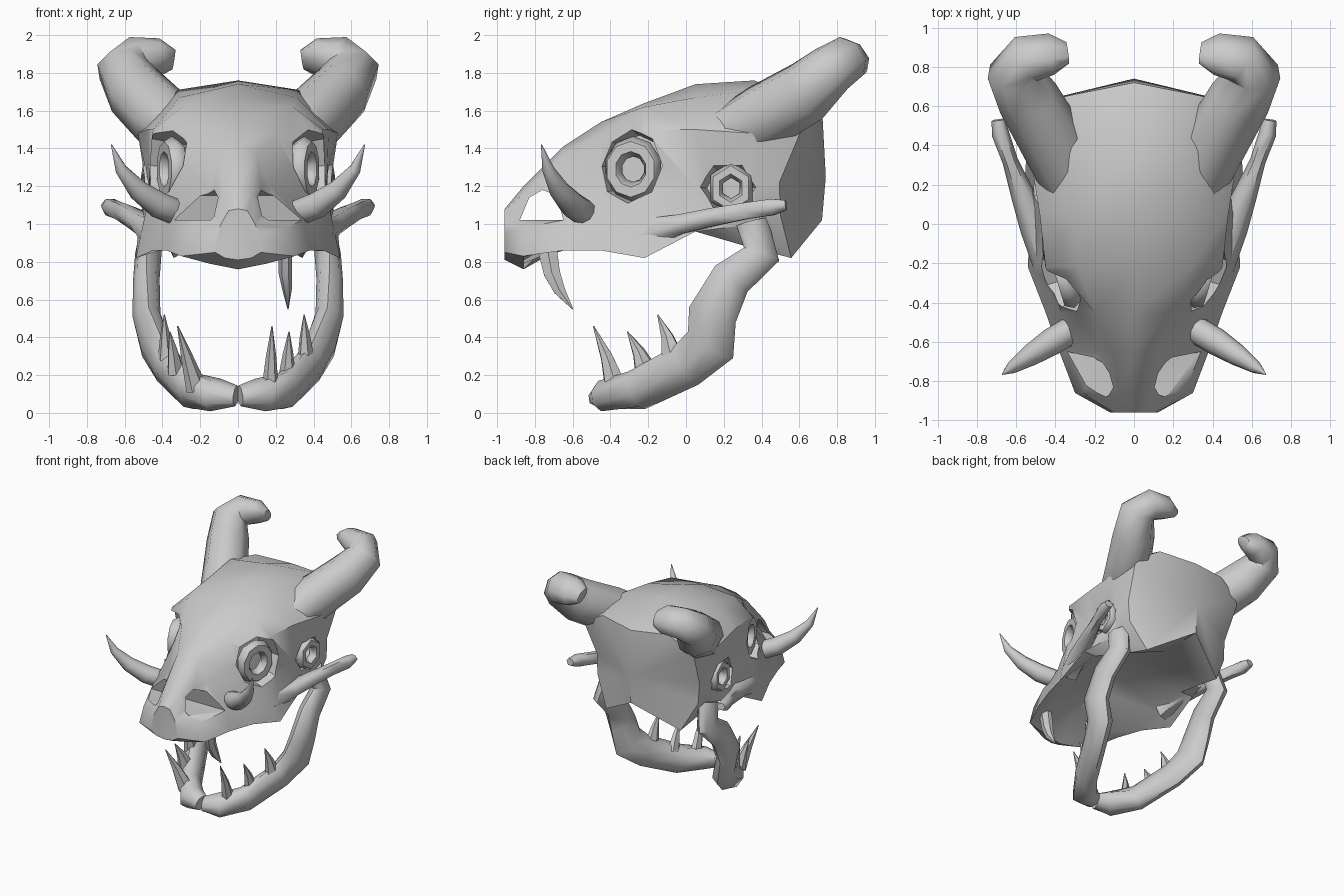
import bpy, bmesh, math
from mathutils import Vector

if "Cube" in bpy.data.objects:
    bpy.data.objects.remove(bpy.data.objects["Cube"])


def finish(ob, angle=40):
    bpy.ops.object.select_all(action='DESELECT')
    ob.select_set(True)
    bpy.context.view_layer.objects.active = ob
    bpy.ops.object.shade_smooth_by_angle(angle=math.radians(angle))


def loft(name, rings, tip=None):
    """Skin closed rings of points, capping both ends."""
    bm = bmesh.new()
    rows = [[bm.verts.new(p) for p in r] for r in rings]
    n = len(rows[0])
    for a, b in zip(rows, rows[1:]):
        for i in range(n):
            j = (i + 1) % n
            bm.faces.new((a[i], a[j], b[j], b[i]))
    bm.faces.new(rows[0])
    if tip:
        t = bm.verts.new(tip)
        for i in range(n):
            bm.faces.new((rows[-1][i], rows[-1][(i + 1) % n], t))
    else:
        bm.faces.new(rows[-1])
    bmesh.ops.recalc_face_normals(bm, faces=bm.faces)
    me = bpy.data.meshes.new(name)
    bm.to_mesh(me)
    bm.free()
    ob = bpy.data.objects.new(name, me)
    bpy.context.collection.objects.link(ob)
    return ob


def tube(name, path, n=8, side=1, ref=None, angle=40):
    """Swept tube; each path point is x, y, z, width radius, depth radius."""
    pts = [Vector((p[0] * side, p[1], p[2])) for p in path]
    rings, q, old = [], None, None
    for k, p in enumerate(pts):
        t = (pts[min(k + 1, len(pts) - 1)] - pts[max(k - 1, 0)]).normalized()
        if ref:
            w = t.cross(Vector(ref)).normalized() * side
            axes = w, w.cross(t).normalized() * side
        else:
            q = t.to_track_quat('Z', 'Y') if q is None else old.rotation_difference(t) @ q
            axes = q @ Vector((1, 0, 0)), q @ Vector((0, 1, 0))
        old = t
        ring = []
        for i in range(n):
            a = math.tau * i / n
            ring.append(p + axes[0] * path[k][3] * math.cos(a) + axes[1] * path[k][4] * math.sin(a))
        rings.append(ring)
    ob = loft(name, rings)
    finish(ob, angle)
    return ob


# Cranium: half sections from top centre round to palate centre, mirrored
sections = [
    (-.96, [(0, 1.08), (.05, 1.07), (.09, 1.0), (.11, .95), (.12, .85), (.07, .82), (0, .81)]),
    (-.86, [(0, 1.20), (.08, 1.16), (.13, 1.05), (.26, .98), (.30, .83), (.15, .79), (0, .76)]),
    (-.65, [(0, 1.41), (.10, 1.37), (.17, 1.20), (.34, 1.02), (.38, .86), (.27, .88), (0, .97)]),
    (-.45, [(0, 1.54), (.20, 1.48), (.29, 1.30), (.37, 1.08), (.45, .86), (.35, .88), (0, 1.05)]),
    (-.22, [(0, 1.64), (.29, 1.62), (.45, 1.50), (.46, 1.20), (.54, .82), (.44, .90), (0, 1.08)]),
    (.05, [(0, 1.74), (.31, 1.67), (.48, 1.50), (.47, 1.20), (.53, .96), (.42, .96), (0, 1.08)]),
    (.36, [(0, 1.76), (.32, 1.71), (.53, 1.48), (.49, 1.22), (.46, 1.0), (.36, .87), (0, 1.02)]),
    (.72, [(0, 1.62), (.30, 1.64), (.50, 1.52), (.47, 1.22), (.46, 1.05), (.34, .82), (0, 1.02)]),
]
rings = []
for y, half in sections:
    full = half + [(-x, z) for x, z in half[-2:0:-1]]
    back = (lambda x, z: (.2 if z > 1.4 else .48) * abs(x)) if y > .6 else (lambda x, z: 0)
    rings.append([(x, y - back(x, z), z) for x, z in full])
skull = loft("cranium", rings, tip=(0, .74, 1.25))

# Nostril, eye socket and temple openings
cutters = [loft("nostril_cutter", [[(x, y, z) for y, z in
           ((-.88, 1.02), (-.83, 1.14), (-.76, 1.18), (-.68, 1.15), (-.65, 1.02))]
           for x in (-.6, .6)])]
for s in (1, -1):
    cutters.append(tube("socket_cutter", [(.25, -.25, 1.30, .16, .17), (.60, -.36, 1.32, .21, .23)], 8, s))
    cutters.append(tube("temple_cutter", [(.38, .22, 1.19, .11, .11), (.62, .22, 1.2, .20, .16)], 6, s))
for c in cutters:
    c.hide_render = True
    m = skull.modifiers.new("cut", 'BOOLEAN')
    m.operation = 'DIFFERENCE'
    m.solver = 'EXACT'
    m.object = c
    bpy.context.view_layer.objects.active = skull
    bpy.ops.object.modifier_apply(modifier=m.name)
for c in cutters:
    bpy.data.objects.remove(c)
finish(skull)

horn = [(.27, .12, 1.44, .15, .12), (.40, .40, 1.56, .17, .18), (.54, .64, 1.70, .16, .17),
        (.61, .77, 1.82, .14, .14), (.55, .84, 1.87, .12, .13), (.42, .865, 1.88, .09, .12),
        (.34, .87, 1.87, .04, .07)]
cheek = [(.44, -.22, .94, .07, .10), (.50, -.02, 1.0, .08, .06), (.57, .16, 1.04, .06, .055),
         (.63, .32, 1.07, .04, .05), (.68, .46, 1.09, .045, .05), (.69, .53, 1.10, .035, .03)]
tusk = [(.27, -.50, 1.05, .05, .05), (.32, -.54, 1.06, .07, .07), (.42, -.60, 1.10, .07, .07),
        (.53, -.67, 1.18, .055, .055), (.62, -.73, 1.29, .032, .032), (.67, -.765, 1.42, .003, .003)]
jaw = [(.01, -.46, .09, .065, .05), (.12, -.43, .095, .10, .085), (.25, -.26, .12, .08, .11),
       (.38, .0, .25, .075, .12), (.44, .13, .36, .08, .14), (.485, .14, .52, .075, .13),
       (.485, .24, .71, .07, .11), (.475, .40, .84, .07, .10), (.45, .35, 1.01, .06, .09)]
for s in (1, -1):
    tube("horn", horn, 8, s, angle=60)
    tube("cheek_bone", cheek, 6, s, angle=60)
    tube("tusk", tusk, 10, s)
    tube("lower_jaw", jaw, 8, s, ref=(0, -.6, .8), angle=50)
    # Rings in the eye sockets and temples
    for name, loc, R, r, seg, turn in (("eye_ring", (.35, -.28, 1.29), .112, .05, 10, .3),
                                       ("temple_ring", (.47, .24, 1.19), .09, .04, 6, .1)):
        bpy.ops.mesh.primitive_torus_add(major_segments=seg, minor_segments=6, major_radius=R,
                                         minor_radius=r, location=(loc[0] * s, loc[1], loc[2]),
                                         rotation=(0, math.pi / 2, -turn * s))
        ob = bpy.context.object
        ob.name = name
        ob.scale = (1.08, 1, 1)
        finish(ob, 60)

# Lower teeth, leaning forward: base and tip
teeth = [((.17, -.37, .13), (.18, -.49, .46)), ((.26, -.21, .20), (.27, -.31, .43)),
         ((.36, -.07, .29), (.35, -.15, .52)), ((-.22, -.37, .13), (-.32, -.49, .46)),
         ((-.33, -.21, .22), (-.36, -.31, .43)), ((-.38, -.07, .29), (-.39, -.15, .52))]
for a, b in teeth:
    mid = [u * .5 + v * .5 for u, v in zip(a, b)]
    tube("lower_tooth", [(*a, .045, .065), (mid[0], mid[1] + .01, mid[2], .028, .035), (*b, .003, .003)], 6)

# Single upper fang
tube("upper_fang", [(.25, -.74, .90, .035, .06), (.25, -.71, .74, .035, .05),
                    (.26, -.67, .65, .025, .035), (.265, -.60, .55, .003, .003)], 6)
